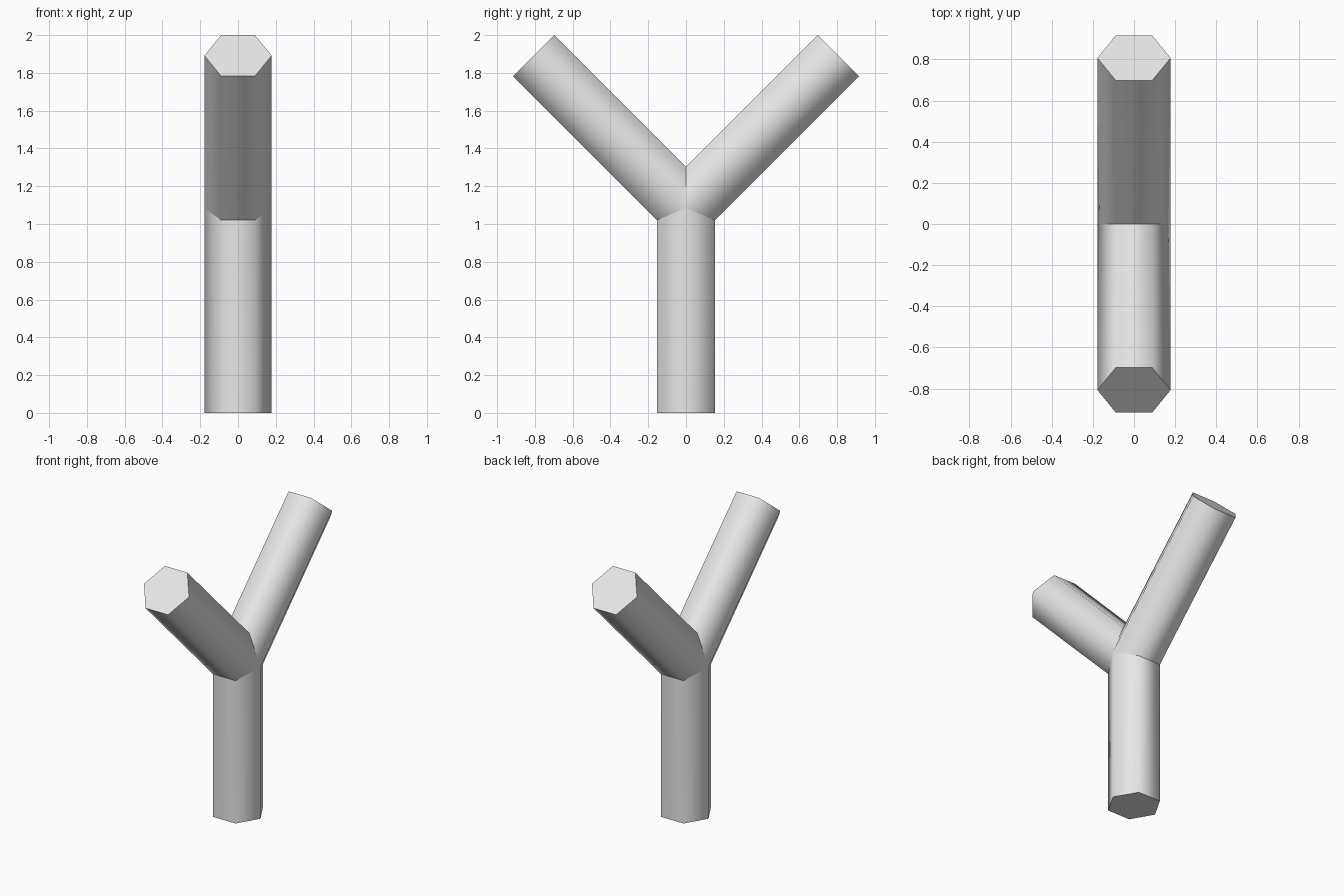
import bpy
import bmesh
from math import cos, sin, tan, pi, radians
from mathutils import Matrix, Vector

cube = bpy.data.objects.get("Cube")
if cube:
    bpy.data.objects.remove(cube, do_unlink=True)

RADIUS = 0.178
SIDES = 6
JOINT = Vector((0, 0, 1.084))

grey = bpy.data.materials.new("light grey")
grey.use_nodes = True
colour = (0.8, 0.8, 0.8, 1)
grey.diffuse_color = colour
grey.node_tree.nodes["Principled BSDF"].inputs["Base Color"].default_value = colour


def limb(name, angle, length, mitre_plus, mitre_minus):
    """Hexagonal bar leaving the joint, mitred on both sides where it meets its neighbours."""
    bm = bmesh.new()
    near, far = [], []
    for i in range(SIDES):
        a = 2 * pi * i / SIDES
        x, y = RADIUS * cos(a), RADIUS * sin(a)
        slope = tan(mitre_plus) if y > 0 else tan(mitre_minus)
        near.append(bm.verts.new((x, y, abs(y) * slope)))
        far.append(bm.verts.new((x, y, length)))
    # Smooth sides, flat end cap
    for i in range(SIDES):
        j = (i + 1) % SIDES
        bm.faces.new((near[i], near[j], far[j], far[i])).smooth = True
    cap = bm.faces.new(far)
    cap.smooth = False
    for edge in cap.edges:
        edge.smooth = False
    bm.transform(Matrix.Translation(JOINT) @ Matrix.Rotation(angle, 4, "X"))
    mesh = bpy.data.meshes.new(name)
    bm.to_mesh(mesh)
    bm.free()
    mesh.materials.append(grey)
    obj = bpy.data.objects.new(name, mesh)
    bpy.context.collection.objects.link(obj)


# Mitre angles: where a branch meets the trunk, and where the branches meet each other
LOW, CROTCH = radians(22.5), radians(45)
ARM = 1.142

limb("trunk", pi, JOINT.z, LOW, LOW)
limb("front_branch", radians(45), ARM, CROTCH, LOW)
limb("back_branch", radians(-45), ARM, LOW, CROTCH)
